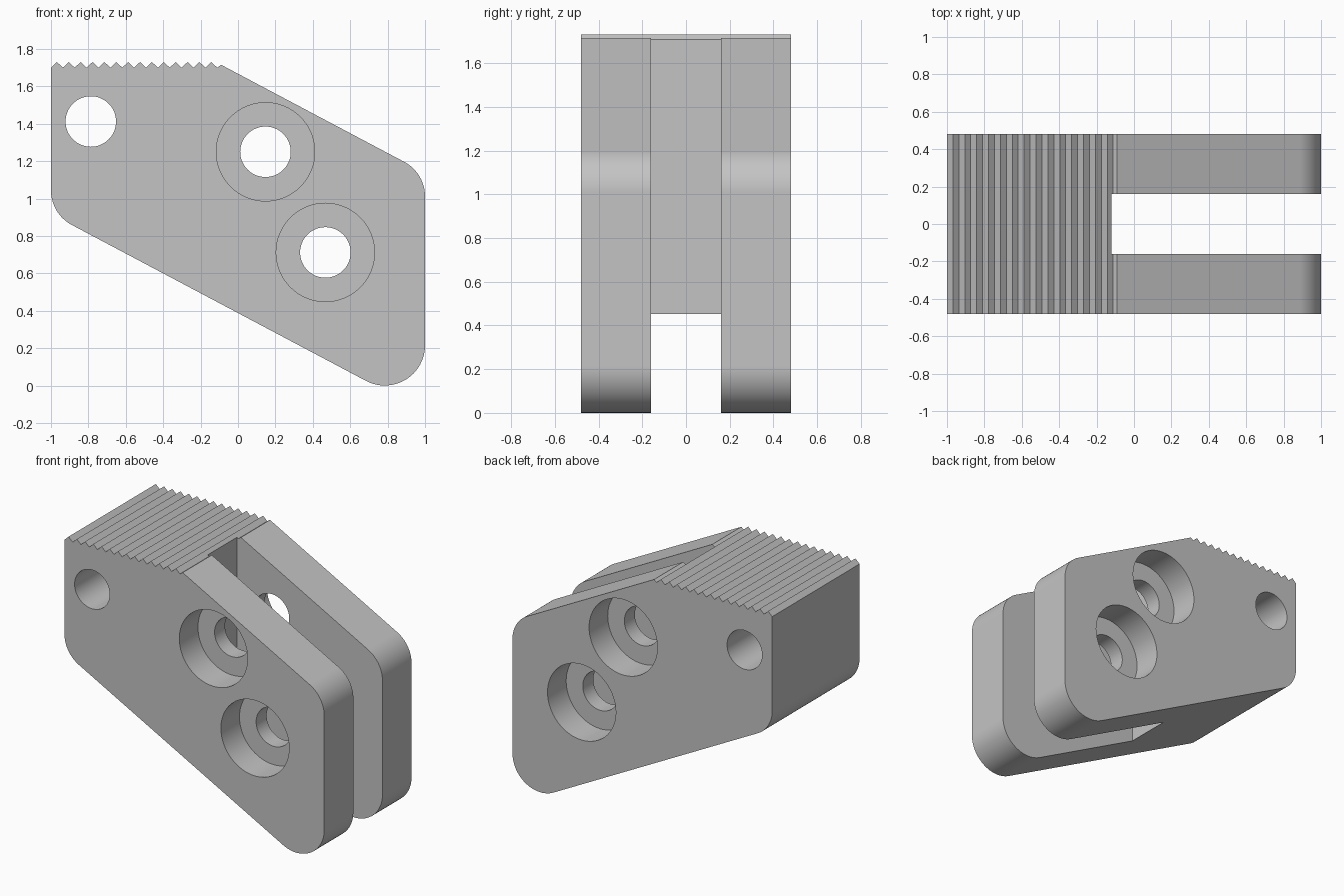
import bpy, bmesh, math
from mathutils import Vector

if "Cube" in bpy.data.objects:
    bpy.data.objects.remove(bpy.data.objects["Cube"])

HALF_DEPTH = 0.48
SLOT_HALF = 0.16
BORE_DEPTH = 0.205
SLOPE = 0.53

grey = bpy.data.materials.new("plain grey")
grey.use_nodes = True
grey.diffuse_color = (0.55, 0.55, 0.55, 1)
grey.node_tree.nodes["Principled BSDF"].inputs["Base Color"].default_value = grey.diffuse_color


def prism(name, outline, y0, y1):
    """Extrude an (x, z) outline from y0 to y1."""
    bm = bmesh.new()
    face = bm.faces.new([bm.verts.new((x, y0, z)) for x, z in outline])
    side = bmesh.ops.extrude_face_region(bm, geom=[face])["geom"]
    moved = [v for v in side if isinstance(v, bmesh.types.BMVert)]
    bmesh.ops.translate(bm, verts=moved, vec=(0, y1 - y0, 0))
    bmesh.ops.recalc_face_normals(bm, faces=bm.faces)
    mesh = bpy.data.meshes.new(name)
    bm.to_mesh(mesh)
    bm.free()
    mesh.materials.append(grey)
    obj = bpy.data.objects.new(name, mesh)
    bpy.context.collection.objects.link(obj)
    return obj


def fillet(before, corner, after, radius, steps=16):
    """Points of a rounded corner between two straight edges."""
    b, c, a = Vector(before), Vector(corner), Vector(after)
    u, v = (b - c).normalized(), (a - c).normalized()
    half = u.angle(v) / 2
    centre = c + (u + v).normalized() * radius / math.sin(half)
    start = c + u * radius / math.tan(half) - centre
    end = c + v * radius / math.tan(half) - centre
    sweep = math.pi - 2 * half
    points = []
    for i in range(steps + 1):
        t = i / steps
        p = start * math.sin((1 - t) * sweep) + end * math.sin(t * sweep)
        points.append(tuple(centre + p / math.sin(sweep)))
    return points


def circle(x, z, radius, count=64):
    angles = [math.tau * i / count for i in range(count)]
    return [(x + radius * math.cos(a), z + radius * math.sin(a)) for a in angles]


def cut(target, cutter):
    mod = target.modifiers.new("cut", "BOOLEAN")
    mod.operation = "DIFFERENCE"
    mod.solver = "EXACT"
    mod.object = cutter
    bpy.context.view_layer.objects.active = target
    bpy.ops.object.modifier_apply(modifier=mod.name)
    bpy.data.objects.remove(cutter)


# Body outline: serrated top, then sloped sides with rounded corners
teeth, pitch = 14, 0.0635
outline = []
for i in range(teeth):
    x = -1 + i * pitch
    outline += [(x, 1.70), (x + pitch / 2, 1.73)]
outline.append((-1 + teeth * pitch, 1.70))
crest = (-0.09, 1.715)
outline.append(crest)
upper_right = (1, crest[1] - 1.09 * SLOPE)
lower_left = (-1, 0.918)
lower_right = (1, lower_left[1] - 2 * SLOPE)
outline += fillet(crest, upper_right, lower_right, 0.21)
outline += fillet(upper_right, lower_right, lower_left, 0.215)
outline += fillet(lower_right, lower_left, outline[0], 0.21)
body = prism("clamp_body", outline, -HALF_DEPTH, HALF_DEPTH)

# Slot that splits the body into two cheeks
slot = [(-0.12, -0.5), (1.5, -0.5), (1.5, 2.2), (-0.12, 2.2)]
cut(body, prism("slot_cutter", slot, -SLOT_HALF, SLOT_HALF))

# Plain pin hole
cut(body, prism("pin_cutter", circle(-0.787, 1.412, 0.135), -1, 1))

# Bolt holes, counterbored from both sides
for x, z in [(0.147, 1.25), (0.467, 0.712)]:
    cut(body, prism("bolt_cutter", circle(x, z, 0.135), -1, 1))
    for side in (-1, 1):
        floor = side * (HALF_DEPTH - BORE_DEPTH)
        cut(body, prism("bore_cutter", circle(x, z, 0.263), floor, side))

# Smooth the rounded parts, keep flat faces flat
bpy.ops.object.select_all(action="DESELECT")
body.select_set(True)
bpy.context.view_layer.objects.active = body
bpy.ops.object.shade_smooth_by_angle(angle=math.radians(30))
normals = body.modifiers.new("flat_faces", "WEIGHTED_NORMAL")
normals.keep_sharp = True
